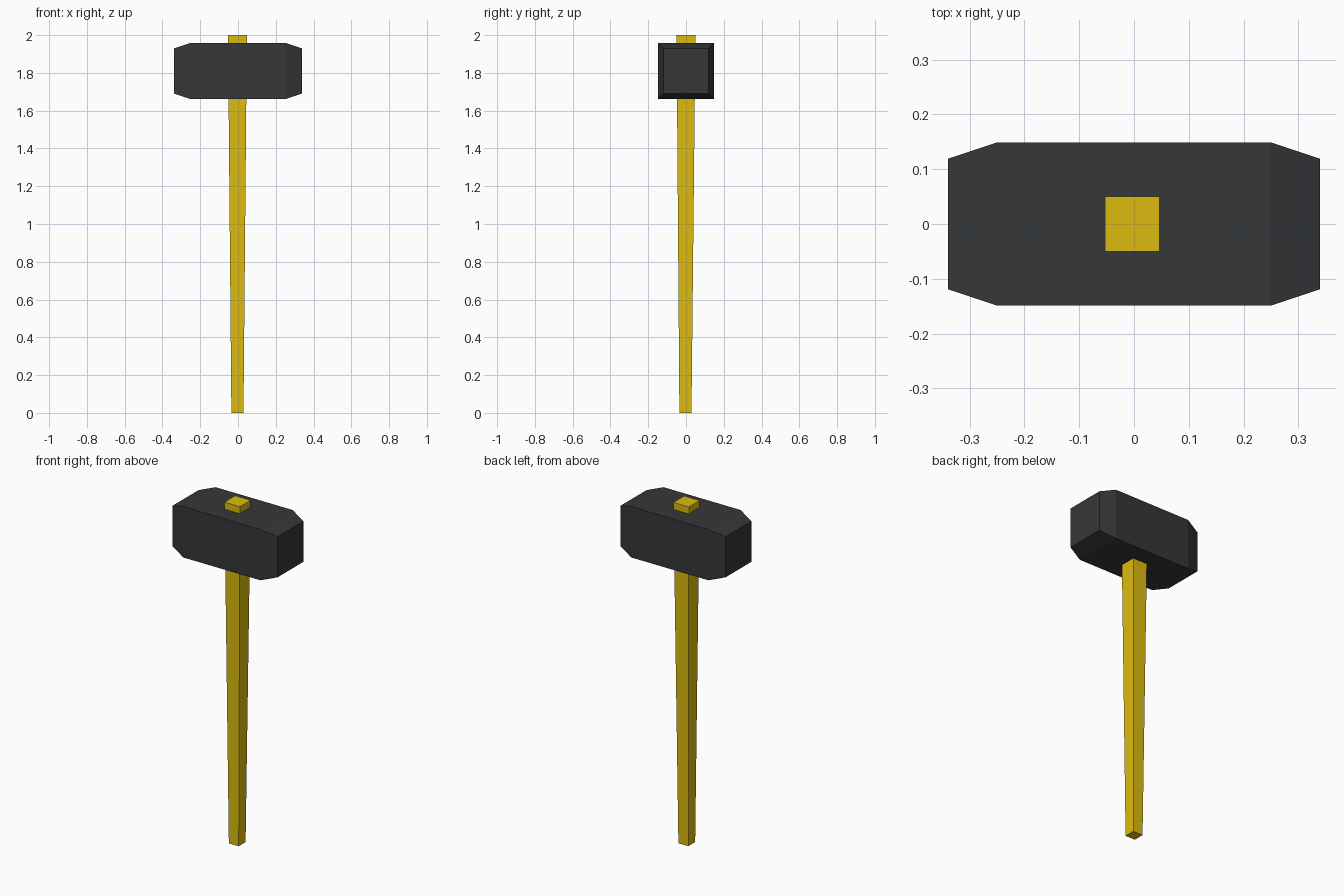
import bpy, bmesh

if "Cube" in bpy.data.objects:
    bpy.data.objects.remove(bpy.data.objects["Cube"])


def loft_square(name, sections, color):
    """Skin square-ish rings; each section is a list of four points."""
    bm = bmesh.new()
    rings = [[bm.verts.new(p) for p in s] for s in sections]
    for a, b in zip(rings, rings[1:]):
        for i in range(4):
            j = (i + 1) % 4
            bm.faces.new((a[i], a[j], b[j], b[i]))
    bm.faces.new(rings[0])
    bm.faces.new(rings[-1])
    bmesh.ops.recalc_face_normals(bm, faces=bm.faces)
    mesh = bpy.data.meshes.new(name)
    bm.to_mesh(mesh)
    bm.free()
    mat = bpy.data.materials.new(name + "_material")
    mat.diffuse_color = color
    mat.use_nodes = True
    mat.node_tree.nodes["Principled BSDF"].inputs["Base Color"].default_value = mat.diffuse_color
    mesh.materials.append(mat)
    obj = bpy.data.objects.new(name, mesh)
    bpy.context.collection.objects.link(obj)
    return obj


CORNERS = [(-1, -1), (1, -1), (1, 1), (-1, 1)]

# Hammer head: square block along x with tapered striking ends
HEAD_Z = 1.81
head_profile = [(-0.34, 0.119), (-0.25, 0.149), (0.25, 0.149), (0.34, 0.119)]
loft_square("hammer_head",
            [[(x, u * r, HEAD_Z + v * r) for u, v in CORNERS] for x, r in head_profile],
            (0.035, 0.038, 0.04, 1))

# Handle: square shaft, wider at the top, passing through the head
handle_profile = [(0.0, 0.032, -0.003), (2.0, 0.05, 0.0)]
loft_square("handle",
            [[(-0.003 + u * r, cy + v * r, z) for u, v in CORNERS] for z, r, cy in handle_profile],
            (0.72, 0.5, 0.005, 1))
